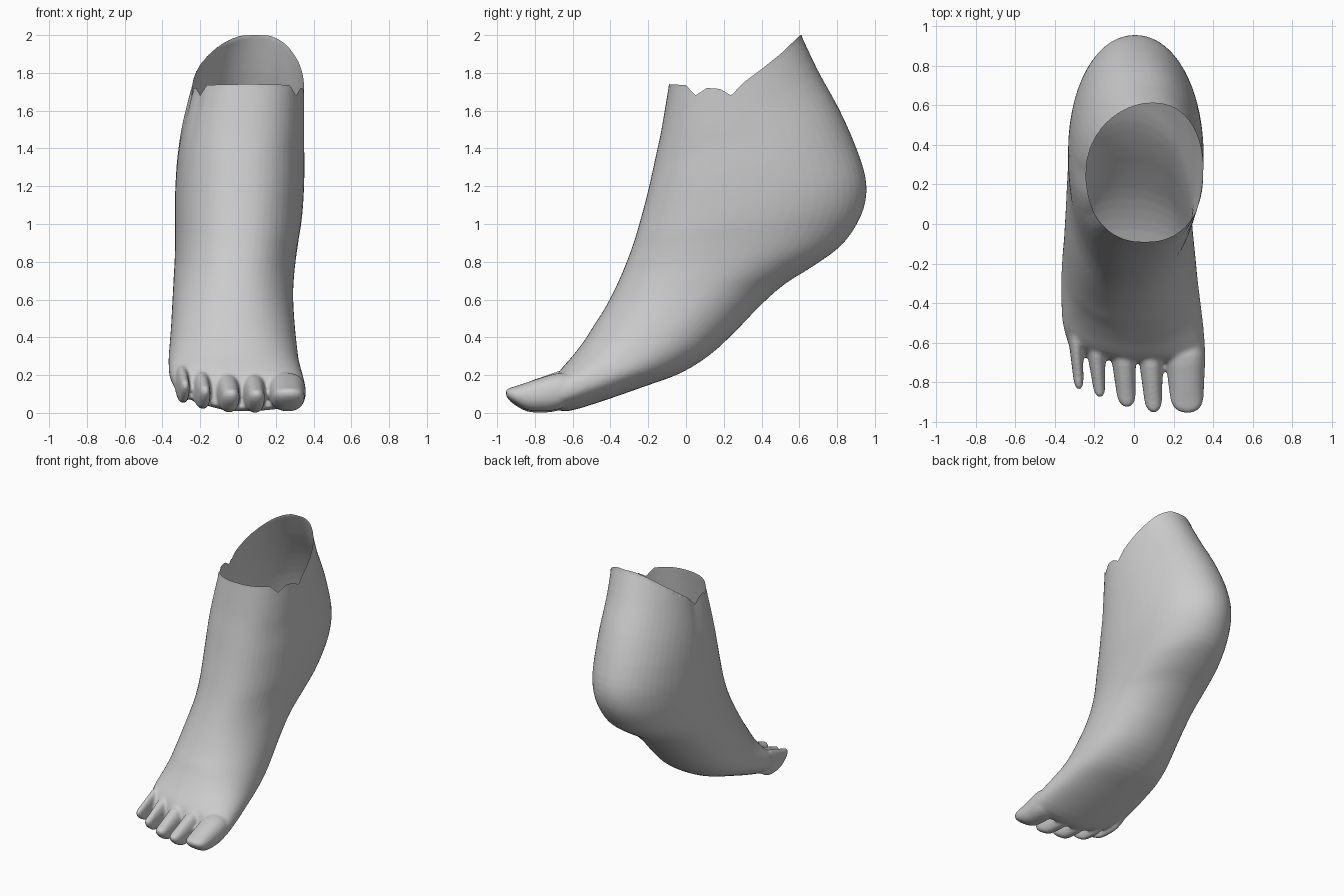
import bpy, bmesh, math

if "Cube" in bpy.data.objects:
    bpy.data.objects.remove(bpy.data.objects["Cube"])

SEG = 56


def lerp_table(table, v):
    if v <= table[0][0]:
        return table[0][1]
    for (a, p), (b, q) in zip(table, table[1:]):
        if v <= b:
            return p + (q - p) * (v - a) / (b - a)
    return table[-1][1]


def catmull(rows, sub):
    """Smoothly resample a list of number rows; returns (position, row) pairs."""
    out = []
    n = len(rows)
    for i in range(n - 1):
        p0, p1, p2, p3 = (rows[max(0, min(n - 1, i + k))] for k in (-1, 0, 1, 2))
        for k in range(sub):
            t = k / sub
            out.append((i + t, [0.5 * (2 * b + (c - a) * t + (2 * a - 5 * b + 4 * c - d) * t * t
                                       + (3 * b - a - 3 * c + d) * t ** 3)
                                for a, b, c, d in zip(p0, p1, p2, p3)]))
    out.append((n - 1, list(rows[-1])))
    return out


def power(v, e):
    return math.copysign(abs(v) ** (2 / e), v)


def loft(bm, rings):
    """Skin the rings into a closed solid."""
    loops = [[bm.verts.new(p) for p in ring] for ring in rings]
    faces = []
    for a, b in zip(loops, loops[1:]):
        for i in range(len(a)):
            j = (i + 1) % len(a)
            faces.append(bm.faces.new((a[i], a[j], b[j], b[i])))
    for loop in (loops[0], loops[-1]):
        faces.append(bm.faces.new(loop))
    bmesh.ops.recalc_face_normals(bm, faces=faces)


# Foot sections: front y, z, back y, z, left x, right x
sections = [
    (-.09, 1.74, .61, 2.0, -.24, .35),
    (-.13, 1.50, .70, 1.81, -.285, .35),
    (-.16, 1.36, .81, 1.61, -.31, .35),
    (-.195, 1.20, .895, 1.42, -.325, .352),
    (-.228, 1.07, .95, 1.25, -.333, .348),
    (-.265, .94, .95, 1.12, -.333, .338),
    (-.295, .85, .905, 1.0, -.333, .322),
    (-.33, .76, .815, .88, -.335, .307),
    (-.365, .68, .67, .775, -.34, .297),
    (-.41, .59, .52, .68, -.345, .292),
    (-.45, .52, .39, .565, -.35, .295),
    (-.49, .46, .27, .44, -.355, .302),
    (-.53, .395, .13, .31, -.362, .312),
    (-.57, .34, -.03, .21, -.367, .322),
    (-.61, .29, -.22, .14, -.367, .337),
    (-.65, .245, -.42, .07, -.362, .352),
    (-.68, .205, -.62, .01, -.34, .36),
    (-.70, .15, -.71, .025, -.32, .35),
]
# Height of the ragged rim along y
rim = [(-.09, 1.74), (0, 1.735), (.05, 1.68), (.11, 1.72), (.18, 1.715),
       (.24, 1.68), (.3, 1.745), (.4, 1.82), (.5, 1.9), (.605, 2.0)]

bm = bmesh.new()
rings = []
for s, (fy, fz, by, bz, xl, xr) in catmull(sections, 3):
    ring = []
    late = min(1, max(0, (s - 11) / 5))
    early = max(0, 1 - s / 3)
    for k in range(SEG):
        a = 2 * math.pi * k / SEG
        # rounder heel and sole than instep
        e = (2.3 if math.cos(a) > 0 else 2.08) + .3 * late
        c, w = power(math.cos(a), e), power(math.sin(a), e)
        x = (xl + xr) / 2 + (xr - xl) / 2 * w + .04 * early * max(0, -c) ** 2
        y = (fy + by) / 2 + (fy - by) / 2 * c
        z = (fz + bz) / 2 + (fz - bz) / 2 * c
        # flanks dip to the rim; outer edge of the ball is higher and further back
        z -= early * (1.87 - .13 * c - lerp_table(rim, .2575 - .3475 * c))
        out = max(0, min(1, (-x - .05) / .28)) * late
        ring.append((x, y + .07 * out, z + .05 * out))
    rings.append(ring)
# Spare collar above the rim, trimmed off later
rings.insert(0, [(x, y, z + .08) for x, y, z in rings[0]])
loft(bm, rings)

# Toe profile: position, top z, bottom z, width factor
profile = [(0, .19, .07, .8), (.25, .205, .012, 1), (.5, .18, .0, 1), (.7, .155, .006, .99),
           (.85, .135, .035, .93), (.94, .125, .06, .72), (.985, .115, .08, .42), (1, .106, .092, .15)]
# Toes: base x, tip x, base width, tip width, base y, tip y, lift
toes = [
    (.255, .27, .215, .175, -.57, -.955, .008),
    (.08, .10, .135, .095, -.58, -.953, 0),
    (-.06, -.035, .135, .10, -.58, -.925, .002),
    (-.20, -.172, .115, .066, -.54, -.877, .02),
    (-.303, -.277, .085, .055, -.47, -.839, .05),
]
for xb, xt, wb, wt, yb, yt, lift in toes:
    rings = []
    for _, (t, top, bot, f) in catmull(profile, 2):
        x0 = xb + (xt - xb) * t
        half = (wb + (wt - wb) * min(1, t / .75)) / 2 * f
        rings.append([(x0 + half * power(math.sin(a), 2.3), yb + (yt - yb) * t,
                       lift + (top + bot) / 2 + (top - bot) / 2 * power(math.cos(a), 2.2))
                      for a in (2 * math.pi * k / 24 for k in range(24))])
    loft(bm, rings)

mesh = bpy.data.meshes.new("foot")
bm.to_mesh(mesh)
foot = bpy.data.objects.new("foot", mesh)
bpy.context.collection.objects.link(foot)

# Fuse toes and foot into one skin
remesh = foot.modifiers.new("fuse", "REMESH")
remesh.mode = "VOXEL"
remesh.voxel_size = .01
soften = foot.modifiers.new("soften", "SMOOTH")
soften.factor = .5
soften.iterations = 8
fused = bpy.data.meshes.new_from_object(foot.evaluated_get(bpy.context.evaluated_depsgraph_get()))
foot.modifiers.clear()
foot.data = fused

# Open the ankle: trim the collar and snap its edge to the rim
bm.clear()
bm.from_mesh(fused)
bmesh.ops.delete(bm, geom=[v for v in bm.verts if v.co.z > lerp_table(rim, v.co.y) + .003],
                 context="VERTS")
for v in bm.verts:
    if v.is_boundary:
        v.co.z = lerp_table(rim, v.co.y)
bm.to_mesh(fused)
bm.free()
for p in fused.polygons:
    p.use_smooth = True
